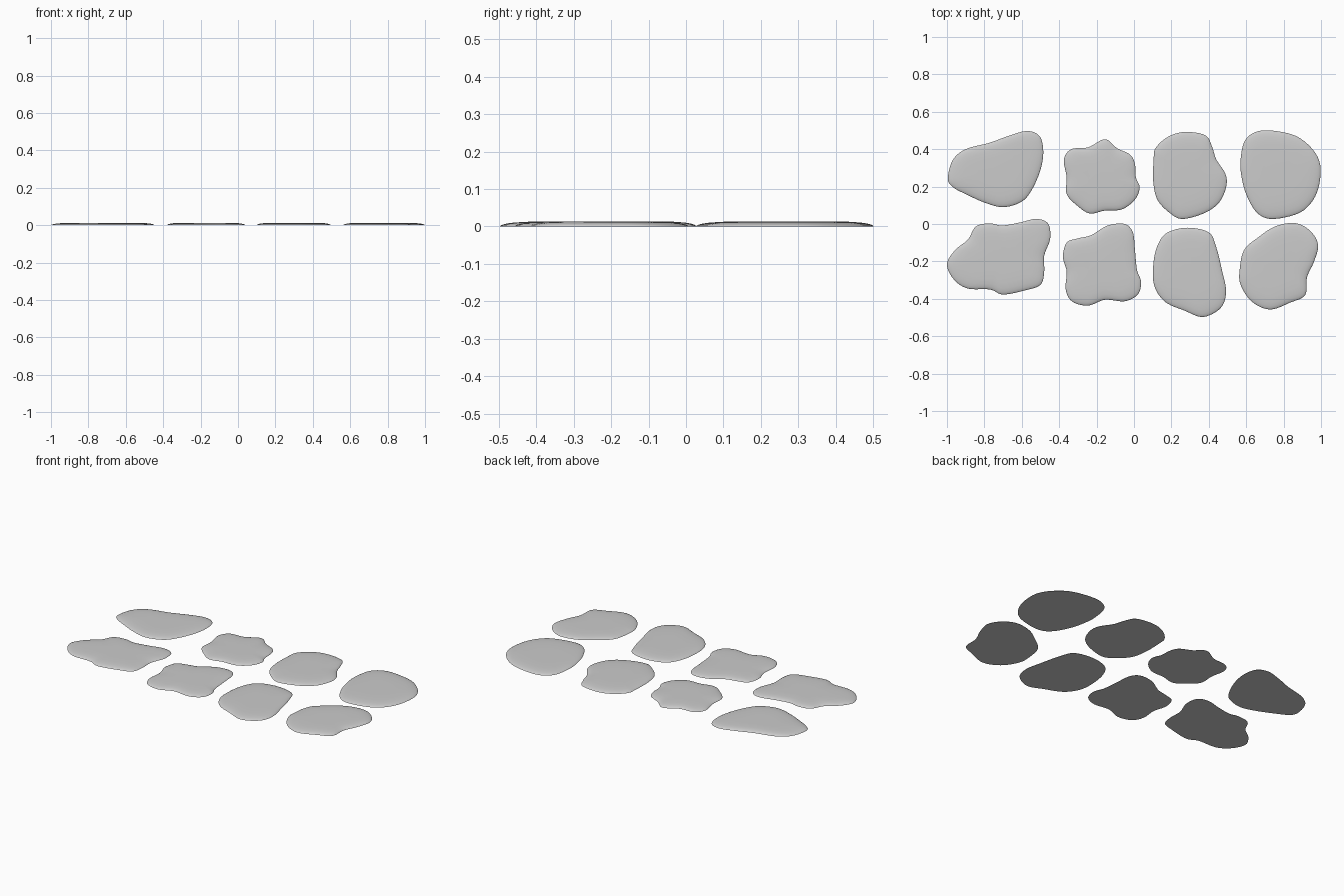
import bpy
import bmesh
from mathutils import Vector

STEPS = 6
# (outline scale, height) from the ground edge up to the flat crown
PROFILE = [(1.0, 0.0), (0.995, 0.002), (0.97, 0.005), (0.92, 0.008),
           (0.84, 0.0105), (0.7, 0.0125), (0.4, 0.013)]


def smooth_loop(pts):
    """Closed Catmull-Rom curve through the outline points."""
    out, n = [], len(pts)
    for i in range(n):
        a, b, c, d = (Vector(pts[(i + k) % n]) for k in (-1, 0, 1, 2))
        for s in range(STEPS):
            t = s / STEPS
            out.append(0.5 * (2 * b + (c - a) * t + (2 * a - 5 * b + 4 * c - d) * t * t
                              + (3 * b - a - 3 * c + d) * t ** 3))
    return out


def stone(name, pts):
    loop = smooth_loop(pts)
    mid = sum(loop, Vector((0, 0))) / len(loop)
    bm = bmesh.new()
    rings = []
    for scale, z in PROFILE:
        rings.append([bm.verts.new((*(mid + (p - mid) * scale), z)) for p in loop])
    n = len(loop)
    for lo, hi in zip(rings, rings[1:]):
        for i in range(n):
            j = (i + 1) % n
            bm.faces.new((lo[i], lo[j], hi[j], hi[i]))
    bm.faces.new(rings[-1])
    bm.faces.new(rings[0])
    bmesh.ops.recalc_face_normals(bm, faces=bm.faces)
    mesh = bpy.data.meshes.new(name)
    bm.to_mesh(mesh)
    bm.free()
    ob = bpy.data.objects.new(name, mesh)
    bpy.context.collection.objects.link(ob)
    bpy.ops.object.select_all(action='DESELECT')
    ob.select_set(True)
    bpy.context.view_layer.objects.active = ob
    bpy.ops.object.shade_smooth_by_angle(angle=0.9)


# Back row, left to right
stone("stone_back_1", [(-.995, .24), (-.97, .34), (-.90, .40), (-.77, .435), (-.66, .475),
      (-.57, .497), (-.505, .47), (-.485, .39), (-.50, .29), (-.545, .185), (-.60, .12),
      (-.70, .09), (-.80, .115), (-.90, .16), (-.965, .195)])
stone("stone_back_2", [(-.375, .345), (-.335, .40), (-.245, .41), (-.155, .453), (-.09, .405),
      (-.02, .37), (.005, .32), (.01, .25), (.03, .195), (.005, .13), (-.065, .078),
      (-.155, .072), (-.235, .056), (-.30, .095), (-.36, .16), (-.36, .25)])
stone("stone_back_3", [(.105, .345), (.115, .405), (.18, .465), (.27, .492), (.38, .475),
      (.417, .415), (.44, .345), (.49, .265), (.492, .195), (.455, .115), (.38, .06),
      (.26, .027), (.19, .06), (.125, .13), (.103, .227)])
stone("stone_back_4", [(.57, .345), (.59, .44), (.645, .49), (.73, .5), (.86, .473),
      (.95, .405), (.995, .32), (.99, .21), (.952, .12), (.877, .056), (.738, .027),
      (.658, .06), (.60, .158), (.573, .265)])

# Front row, left to right
stone("stone_front_1", [(-1.0, -.215), (-.957, -.14), (-.888, -.083), (-.845, -.013),
      (-.77, .003), (-.705, -.008), (-.61, .008), (-.524, .027), (-.46, .003),
      (-.448, -.078), (-.48, -.17), (-.48, -.255), (-.5, -.325), (-.583, -.355),
      (-.70, -.377), (-.77, -.35), (-.888, -.345), (-.963, -.297)])
stone("stone_front_2", [(-.38, -.175), (-.36, -.1), (-.305, -.078), (-.23, -.06),
      (-.14, -.008), (-.05, 0), (-.006, -.045), (.005, -.137), (.016, -.245), (.038, -.31),
      (.02, -.377), (-.05, -.413), (-.155, -.405), (-.245, -.436), (-.33, -.415),
      (-.365, -.35), (-.36, -.255)])
stone("stone_front_3", [(.105, -.2), (.13, -.105), (.18, -.045), (.285, -.02), (.40, -.045),
      (.44, -.125), (.47, -.245), (.492, -.36), (.465, -.447), (.37, -.497), (.27, -.463),
      (.165, -.415), (.107, -.325)])
stone("stone_front_4", [(.565, -.245), (.588, -.14), (.663, -.072), (.755, -.013),
      (.86, .005), (.94, -.035), (.984, -.11), (.963, -.2), (.925, -.285), (.915, -.38),
      (.835, -.42), (.727, -.457), (.63, -.415), (.57, -.325)])
